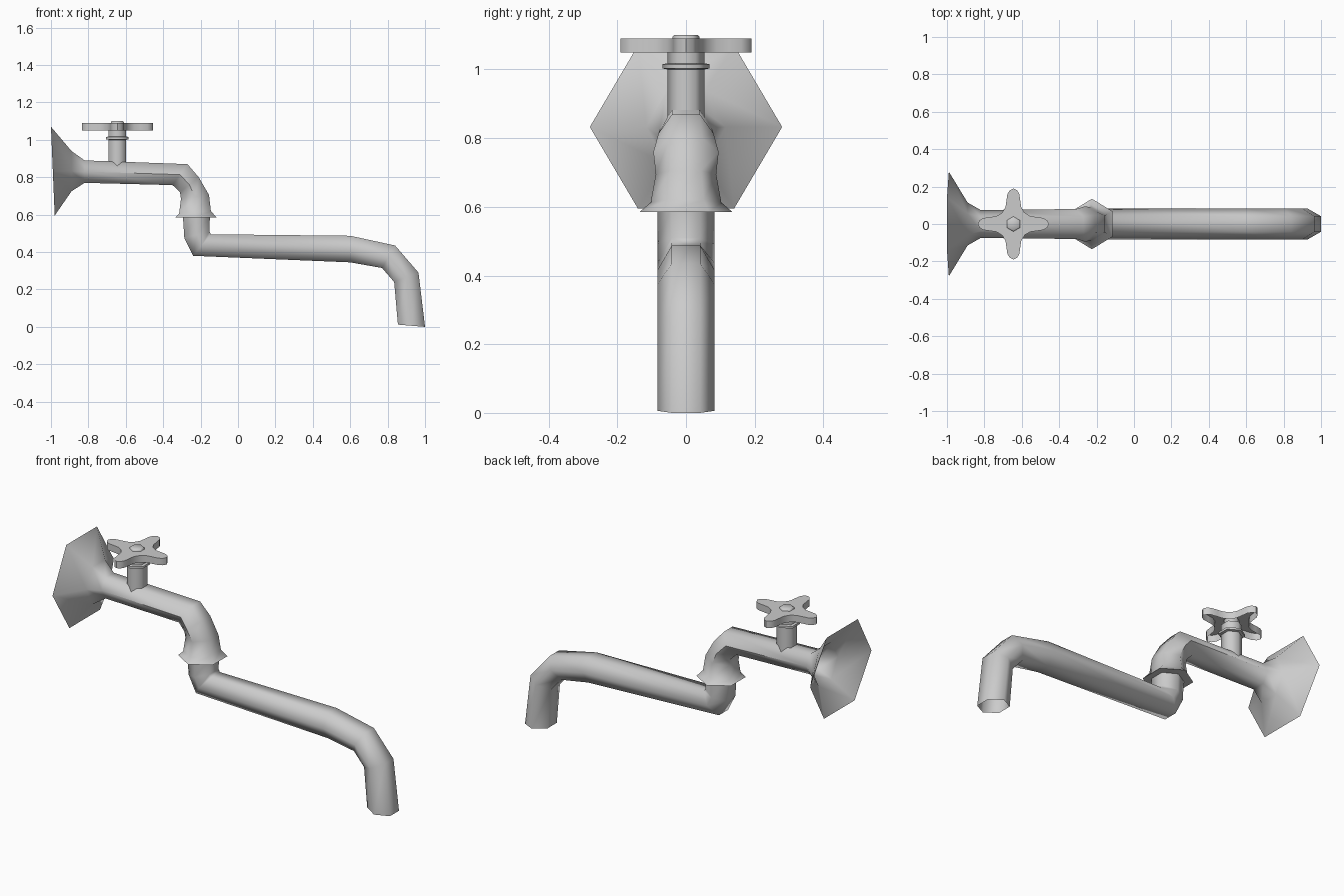
import bpy, bmesh, math
from mathutils import Vector

cube = bpy.data.objects.get("Cube")
if cube:
    bpy.data.objects.remove(cube, do_unlink=True)

metal = bpy.data.materials.new("grey_metal")
metal.use_nodes = True
COLOUR = (0.6, 0.6, 0.6, 1)
metal.diffuse_color = COLOUR
metal.node_tree.nodes["Principled BSDF"].inputs["Base Color"].default_value = COLOUR


def finish(name, bm, angle):
    """Turn a bmesh into a smooth-shaded object with sharp creases."""
    bmesh.ops.recalc_face_normals(bm, faces=bm.faces)
    mesh = bpy.data.meshes.new(name)
    bm.to_mesh(mesh)
    bm.free()
    mesh.materials.append(metal)
    mesh.shade_smooth()
    mesh.set_sharp_from_angle(angle=math.radians(angle))
    obj = bpy.data.objects.new(name, mesh)
    bpy.context.collection.objects.link(obj)
    return obj


def loft(name, loops, angle, cap_start=False, cap_end=False):
    """Skin a sequence of equally long point loops."""
    bm = bmesh.new()
    rings = [[bm.verts.new(p) for p in loop] for loop in loops]
    for a, b in zip(rings, rings[1:]):
        for i in range(len(a)):
            j = (i + 1) % len(a)
            bm.faces.new((a[i], a[j], b[j], b[i]))
    if cap_start:
        bm.faces.new(rings[0])
    if cap_end:
        bm.faces.new(rings[-1])
    return finish(name, bm, angle)


def hex_section(outer, inner, w):
    """Hexagon spanning two points in the xz plane, with half width w in y."""
    o, i = Vector((outer[0], 0, outer[1])), Vector((inner[0], 0, inner[1]))
    mid, half = (o + i) / 2, (o - i) / 2
    pattern = ((1, 0), (.5, 1), (-.5, 1), (-1, 0), (-.5, -1), (.5, -1))
    return [mid + half * s + Vector((0, w * t, 0)) for t, s in pattern]


def hex_column(name, x, profile, **caps):
    """Upright hexagonal column from (radius, z) pairs."""
    k = math.cos(math.pi / 6)
    loops = [hex_section((x + r * k, z), (x - r * k, z), r) for r, z in profile]
    return loft(name, loops, 65, **caps)


# Wall flange, upper pipe, elbow and flared collar in one sweep
upper = [
    ((-1.0, 1.07), (-.98, .595), .28),
    ((-.89, .94), (-.89, .725), .115),
    ((-.82, .89), (-.82, .77), .075),
    ((-.27, .87), (-.35, .758), .08),
    ((-.21, .80), (-.31, .72), .095),
    ((-.155, .705), (-.305, .685), .088),
    ((-.145, .62), (-.315, .605), .103),
    ((-.115, .585), (-.335, .585), .135),
    ((-.15, .585), (-.295, .585), .083),
]
loft("wall_flange_and_upper_pipe", [hex_section(*s) for s in upper], 65)

# Swivelling spout, open at the mouth
spout = [
    ((-.15, .60), (-.295, .60), .083),
    ((-.153, .51), (-.287, .475), .083),
    ((-.145, .495), (-.24, .38), .083),
    ((.6, .487), (.6, .345), .083),
    ((.84, .435), (.77, .315), .083),
    ((.965, .29), (.835, .24), .083),
    ((1.0, 0), (.855, .012), .083),
]
loft("spout", [hex_section(*s) for s in spout], 65)

# Valve stem, collar and nut
STEM_X = -.645
hex_column("valve_stem", STEM_X, [(.054, .83), (.054, 1.06)])
hex_column("stem_collar", STEM_X, [(.054, 1.0), (.069, 1.003), (.069, 1.015), (.054, 1.018)])
hex_column("handle_nut", STEM_X, [(.04, 1.05), (.04, 1.095), (.034, 1.1)], cap_end=True)

# Four-armed handle: half an arm mirrored, then repeated round the stem
half_arm = [(.062, .058), (.09, .042), (.125, .037), (.16, .032), (.18, .02)]
arm = [(x, -y) for x, y in half_arm] + [(.19, 0)] + half_arm[:0:-1]
outline = []
for quarter in range(4):
    c, s = ((1, 0), (0, 1), (-1, 0), (0, -1))[quarter]
    outline += [(STEM_X + c * x - s * y, s * x + c * y) for x, y in arm]
loft("handle", [[(x, y, z) for x, y in outline] for z in (1.05, 1.09)], 50, cap_end=True)
